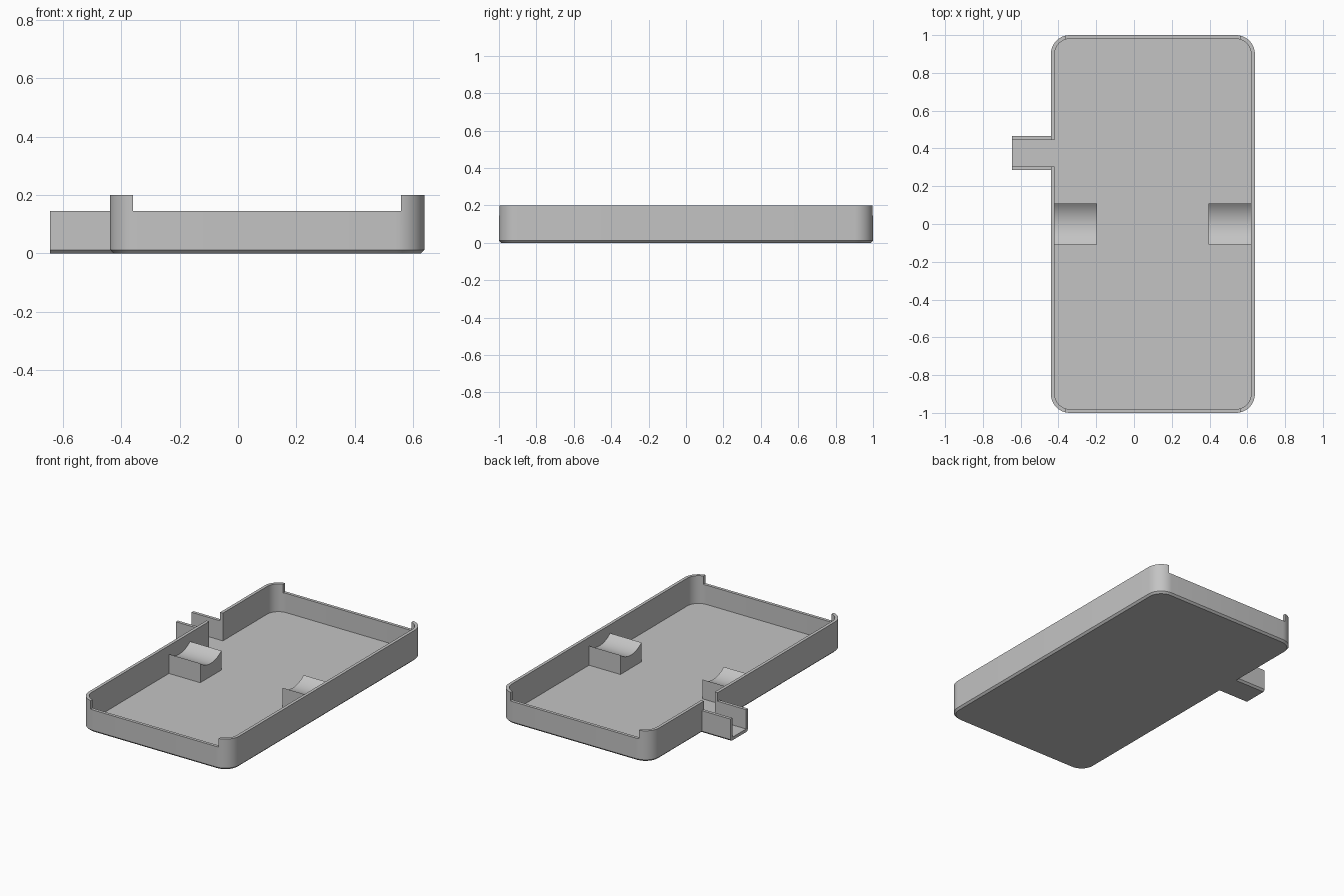
import bpy, bmesh, math

cube = bpy.data.objects.get("Cube")
if cube:
    bpy.data.objects.remove(cube, do_unlink=True)

grey = bpy.data.materials.new("plain_grey")
grey.use_nodes = True
COLOUR = (0.55, 0.55, 0.55, 1)
grey.diffuse_color = COLOUR
grey.node_tree.nodes["Principled BSDF"].inputs["Base Color"].default_value = COLOUR

# Main dimensions
LEFT, RIGHT, HALF_Y = -0.44, 0.64, 1.0
HEIGHT, LOW, WALL, FLOOR = 0.2, 0.145, 0.02, 0.02
CHAMFER, RADIUS = 0.012, 0.1


def finish(name, bm):
    bmesh.ops.recalc_face_normals(bm, faces=bm.faces)
    mesh = bpy.data.meshes.new(name)
    bm.to_mesh(mesh)
    bm.free()
    mesh.materials.append(grey)
    obj = bpy.data.objects.new(name, mesh)
    bpy.context.collection.objects.link(obj)
    return obj


def activate(obj):
    bpy.ops.object.select_all(action='DESELECT')
    obj.select_set(True)
    bpy.context.view_layer.objects.active = obj


def rounded_ring(bm, inset, z, steps=10):
    """Rounded rectangle of vertices, shrunk by inset."""
    r = RADIUS - inset
    corners = [(RIGHT - RADIUS, HALF_Y - RADIUS), (LEFT + RADIUS, HALF_Y - RADIUS),
               (LEFT + RADIUS, RADIUS - HALF_Y), (RIGHT - RADIUS, RADIUS - HALF_Y)]
    ring = []
    for i, (cx, cy) in enumerate(corners):
        for s in range(steps + 1):
            a = math.pi / 2 * (i + s / steps)
            ring.append(bm.verts.new((cx + r * math.cos(a), cy + r * math.sin(a), z)))
    return ring


def bridge(bm, a, b):
    for i in range(len(a)):
        j = (i + 1) % len(a)
        bm.faces.new((a[i], a[j], b[j], b[i]))


def extrude_x(name, profile, x0, x1):
    """Closed solid from a (y, z) profile running along x."""
    bm = bmesh.new()
    ends = [[bm.verts.new((x, y, z)) for y, z in profile] for x in (x0, x1)]
    bridge(bm, *ends)
    for end in ends:
        bm.faces.new(end)
    return finish(name, bm)


def cut_box(target, x0, x1, y0, y1, z0, z1):
    cutter = extrude_x("cutter", [(y0, z0), (y1, z0), (y1, z1), (y0, z1)], x0, x1)
    cutter.hide_render = True
    activate(target)
    mod = target.modifiers.new("cut", 'BOOLEAN')
    mod.operation, mod.solver, mod.object = 'DIFFERENCE', 'EXACT', cutter
    bpy.ops.object.modifier_apply(modifier=mod.name)
    bpy.data.objects.remove(cutter, do_unlink=True)


# Tray: chamfered base, rounded outer wall, hollow inside
bm = bmesh.new()
rings = [rounded_ring(bm, inset, z) for inset, z in
         ((CHAMFER, 0), (0, CHAMFER), (0, HEIGHT), (WALL, HEIGHT), (WALL, FLOOR))]
for lower, upper in zip(rings, rings[1:]):
    bridge(bm, lower, upper)
bm.faces.new(rings[0])
bm.faces.new(rings[-1])
tray = finish("tray", bm)

# Lowered end walls and the side opening
for side in (-1, 1):
    y0, y1 = sorted((side * 0.9, side * 1.1))
    cut_box(tray, LEFT + 0.08, RIGHT - 0.08, y0, y1, LOW, 0.3)
CH0, CH1 = 0.285, 0.465
cut_box(tray, LEFT - 0.05, LEFT + 0.04, CH0 + WALL, CH1 - WALL, FLOOR, 0.3)
activate(tray)
bpy.ops.object.shade_smooth_by_angle(angle=math.radians(30))

# Open channel leading out through the side
c = CHAMFER
extrude_x("side_channel",
          [(CH0 + c, 0), (CH1 - c, 0), (CH1, c), (CH1, LOW), (CH1 - WALL, LOW),
           (CH1 - WALL, FLOOR), (CH0 + WALL, FLOOR), (CH0 + WALL, LOW), (CH0, LOW), (CH0, c)],
          -0.645, LEFT + 0.015)

# Cradle blocks with a hollowed top
HALF, SAG, N = 0.108, 0.04, 16
arc_r = (HALF ** 2 + SAG ** 2) / (2 * SAG)
sweep = math.asin(HALF / arc_r)
profile = [(-HALF, FLOOR - 0.01), (HALF, FLOOR - 0.01)]
for i in range(N + 1):
    a = sweep * (1 - 2 * i / N)
    profile.append((arc_r * math.sin(a), LOW - SAG + arc_r * (1 - math.cos(a))))
for name, x0, x1 in (("right_cradle", LEFT + 0.01, -0.195), ("left_cradle", 0.395, RIGHT - 0.01)):
    activate(extrude_x(name, profile, x0, x1))
    bpy.ops.object.shade_smooth_by_angle(angle=math.radians(30))
